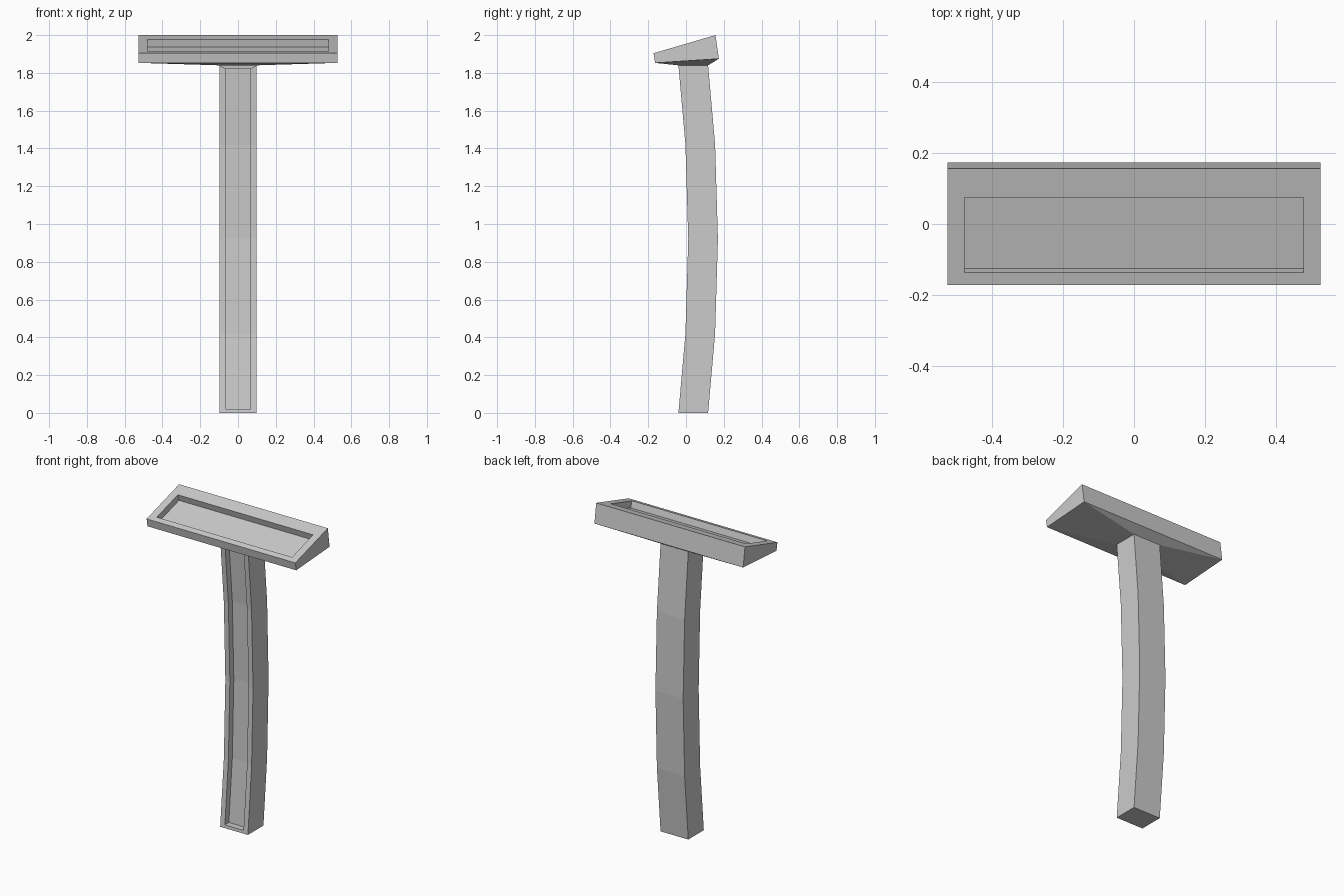
import bpy, bmesh
from mathutils import Vector

if "Cube" in bpy.data.objects:
    bpy.data.objects.remove(bpy.data.objects["Cube"])


def recess(bm, faces, place, push):
    """Inset the faces, place the opening's corners, then sink the floor."""
    bmesh.ops.inset_region(bm, faces=faces, thickness=0.02, use_even_offset=True)
    for v in {v for f in faces for v in f.verts}:
        v.co = place(v.co)
    bmesh.ops.inset_region(bm, faces=faces, thickness=0.0)
    bmesh.ops.translate(bm, verts=list({v for f in faces for v in f.verts}), vec=push)


def finish(bm, name):
    bmesh.ops.recalc_face_normals(bm, faces=bm.faces)
    mesh = bpy.data.meshes.new(name)
    bm.to_mesh(mesh)
    bm.free()
    bpy.context.collection.objects.link(bpy.data.objects.new(name, mesh))


def loop(bm, points):
    return [bm.verts.new(p) for p in points]


def bridge(bm, a, b):
    return [bm.faces.new((a[i], a[(i + 1) % 4], b[(i + 1) % 4], b[i])) for i in range(4)]


def sign(x):
    return 1 if x > 0 else -1


# bowed post: (front y, z) of each cross-section
W, D = 0.098, 0.157
ROWS = [(-0.04, 0.0), (-0.003, 0.42), (0.012, 0.92), (-0.003, 1.42), (-0.04, 1.84)]


def post_loop(bm, y, z):
    return loop(bm, [(-W, y, z), (W, y, z), (W, y + D, z), (-W, y + D, z)])


def post_opening(co):
    z = min(max(co.z, 0.0), 1.84)
    if z < 0.2:
        z = 0.02
    elif z > 1.6:
        z = 1.822
    else:
        z = min((r[1] for r in ROWS), key=lambda r: abs(r - z))
    for (y0, z0), (y1, z1) in zip(ROWS, ROWS[1:]):
        if z0 <= z <= z1:
            y = y0 + (y1 - y0) * (z - z0) / (z1 - z0)
    return Vector((sign(co.x) * 0.066, y, z))


bm = bmesh.new()
rings = [post_loop(bm, y, z) for y, z in ROWS]
bm.faces.new(rings[0][::-1])
front = [bridge(bm, a, b)[0] for a, b in zip(rings, rings[1:])]
bm.normal_update()
recess(bm, front, post_opening, (0, 0.04, 0))
finish(bm, "post")

# sloped head: underside tapers from the post top, then tilted sides and top
H = 0.526
bm = bmesh.new()
neck = post_loop(bm, -0.04, 1.84)
low = loop(bm, [(-H, -0.163, 1.853), (H, -0.163, 1.853), (H, 0.174, 1.875), (-H, 0.174, 1.875)])
high = loop(bm, [(-H, -0.172, 1.904), (H, -0.172, 1.904), (H, 0.156, 2.0), (-H, 0.156, 2.0)])
bridge(bm, neck, low)
bridge(bm, low, high)
top = bm.faces.new(high)
bm.normal_update()


def head_opening(co):
    y = 0.075 if co.y > 0 else -0.137
    return Vector((sign(co.x) * 0.478, y, 1.904 + (y + 0.172) * 0.096 / 0.328))


recess(bm, [top], head_opening, top.normal * -0.042)
finish(bm, "sign_head")
